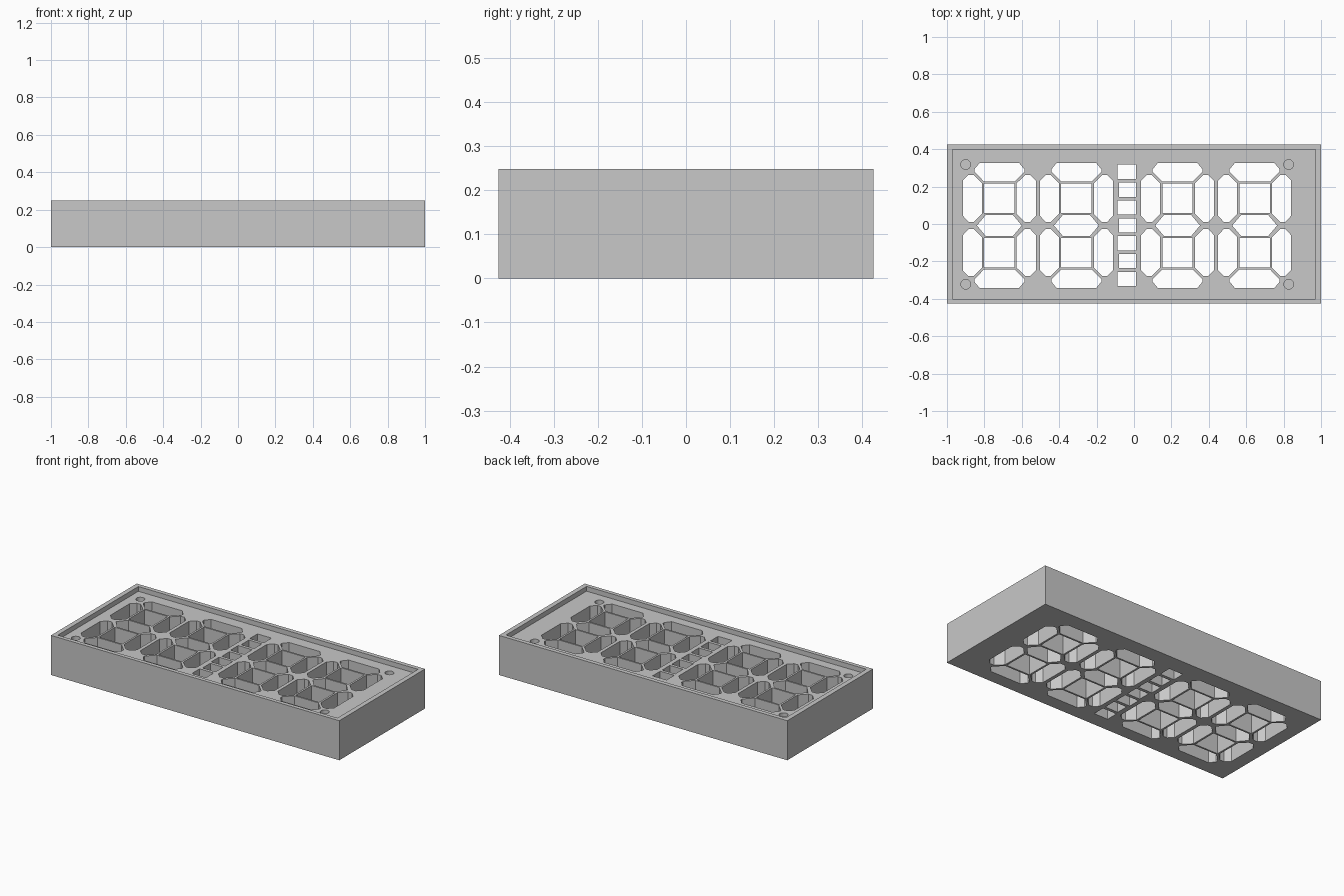
import bpy
import bmesh
import math

cube = bpy.data.objects.get("Cube")
if cube:
    bpy.data.objects.remove(cube, do_unlink=True)

HEIGHT = 0.248
FLOOR = HEIGHT - 0.03      # level of the sunken face
DIGIT_X = (-0.72, -0.308, 0.233, 0.645)
DIGIT_Y = -0.008

grey = bpy.data.materials.new("plain_grey")
grey.use_nodes = True
colour = (0.58, 0.58, 0.58, 1)
grey.diffuse_color = colour
grey.node_tree.nodes["Principled BSDF"].inputs["Base Color"].default_value = colour


def prism(bm, outline, z0, z1):
    """Upright solid with the given flat outline."""
    face = bm.faces.new([bm.verts.new((x, y, z0)) for x, y in outline])
    top = bmesh.ops.extrude_face_region(bm, geom=[face])["geom"]
    verts = [v for v in top if isinstance(v, bmesh.types.BMVert)]
    bmesh.ops.translate(bm, verts=verts, vec=(0, 0, z1 - z0))


def rect(x0, x1, y0, y1):
    return [(x0, y0), (x1, y0), (x1, y1), (x0, y1)]


def finish(name, bm):
    bmesh.ops.recalc_face_normals(bm, faces=bm.faces)
    mesh = bpy.data.meshes.new(name)
    bm.to_mesh(mesh)
    bm.free()
    mesh.materials.append(grey)
    obj = bpy.data.objects.new(name, mesh)
    bpy.context.collection.objects.link(obj)
    return obj


def cut(target, cutter):
    mod = target.modifiers.new("cut", "BOOLEAN")
    mod.operation = "DIFFERENCE"
    mod.solver = "EXACT"
    mod.object = cutter
    bpy.ops.object.select_all(action="DESELECT")
    bpy.context.view_layer.objects.active = target
    target.select_set(True)
    bpy.ops.object.modifier_apply(modifier=mod.name)
    bpy.data.objects.remove(cutter, do_unlink=True)


# Block with a thin raised rim
bm = bmesh.new()
prism(bm, rect(-1, 1, -0.425, 0.425), 0, HEIGHT)
housing = finish("display_housing", bm)

bm = bmesh.new()
prism(bm, rect(-0.97, 0.97, -0.4, 0.398), FLOOR, HEIGHT + 0.1)
cut(housing, finish("recess_cutter", bm))

# Segment outlines around the centre of a digit
half_bar = [(0.083, 0.236), (0.134, 0.288), (0.134, 0.3), (0.106, 0.334)]
bar = half_bar + [(-x, y) for x, y in reversed(half_bar)]
upright = [(0.093, 0.226), (0.138, 0.27), (0.165, 0.27), (0.195, 0.24),
           (0.195, 0.052), (0.165, 0.019), (0.136, 0.019), (0.093, 0.062)]
middle = [(0.12, 0), (0.073, 0.056), (-0.073, 0.056),
          (-0.12, 0), (-0.073, -0.056), (0.073, -0.056)]
window = rect(-0.081, 0.081, 0.067, 0.225)

bm = bmesh.new()


def opening(outline, cx, sx=1, sy=1):
    prism(bm, [(cx + sx * x, DIGIT_Y + sy * y) for x, y in outline], -0.1, HEIGHT + 0.1)


for cx in DIGIT_X:
    opening(middle, cx)
    for sy in (1, -1):
        opening(bar, cx, 1, sy)
        opening(window, cx, 1, sy)
        for sx in (1, -1):
            opening(upright, cx, sx, sy)

# Column of small openings between the digit pairs
for i in range(7):
    y = 0.279 - i * 0.0955
    left = -0.087 if i % 2 == 0 else -0.08
    prism(bm, rect(left, 0.01, y - 0.038, y + 0.038), -0.1, HEIGHT + 0.1)

# Blind screw holes in the corners
for hx in (-0.9, 0.827):
    for hy in (-0.322, 0.318):
        ring = [(hx + 0.026 * math.cos(a * math.tau / 24),
                 hy + 0.026 * math.sin(a * math.tau / 24)) for a in range(24)]
        prism(bm, ring, FLOOR - 0.12, HEIGHT + 0.1)
cut(housing, finish("opening_cutter", bm))
